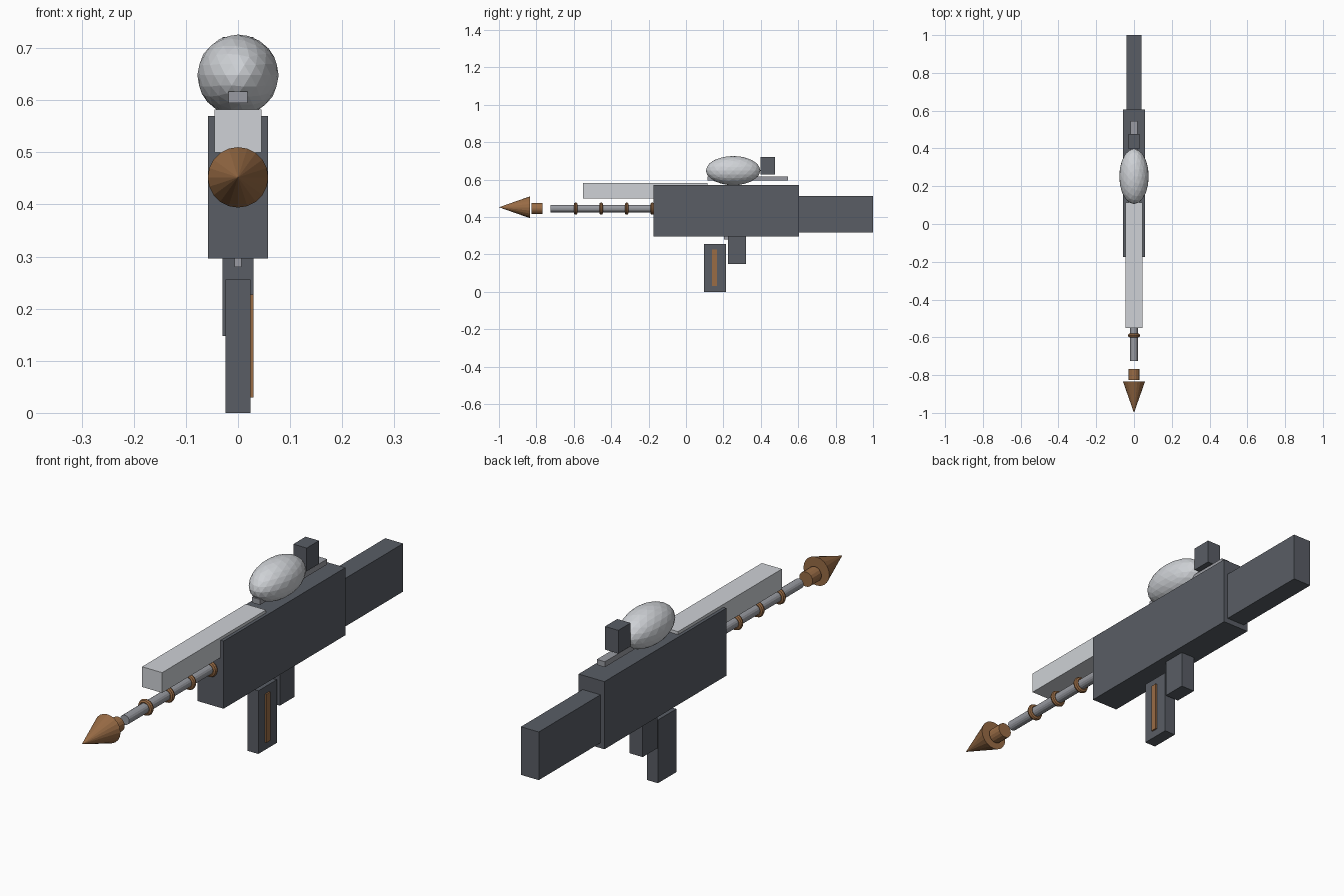
import bpy
from math import pi

if "Cube" in bpy.data.objects:
    bpy.data.objects.remove(bpy.data.objects["Cube"])


def material(name, r, g, b):
    m = bpy.data.materials.new(name)
    m.diffuse_color = (r, g, b, 1)
    m.use_nodes = True
    m.node_tree.nodes["Principled BSDF"].inputs["Base Color"].default_value = m.diffuse_color
    return m


DARK = material("dark_metal", 0.10, 0.11, 0.13)
STEEL = material("steel", 0.32, 0.33, 0.36)
LIGHT = material("light_metal", 0.62, 0.64, 0.67)
COPPER = material("copper", 0.32, 0.15, 0.06)


def finish(name, mat):
    o = bpy.context.object
    o.name = name
    o.data.materials.append(mat)
    return o


def box(name, mat, x, y, z):
    """Box from (min, max) pairs."""
    bpy.ops.mesh.primitive_cube_add(size=1, location=[sum(r) / 2 for r in (x, y, z)])
    o = finish(name, mat)
    o.scale = [r[1] - r[0] for r in (x, y, z)]
    return o


def rod(name, mat, y0, y1, z, r_front, r_back, sides=16):
    """Cylinder or cone along y, from front y0 to back y1."""
    bpy.ops.mesh.primitive_cone_add(vertices=sides, radius1=r_back, radius2=r_front,
                                    depth=y1 - y0, location=(0, (y0 + y1) / 2, z),
                                    rotation=(pi / 2, 0, 0))
    return finish(name, mat)


# Receiver, stock and upper shroud
box("receiver", DARK, (-.058, .058), (-.175, .605), (.296, .57))
box("stock", DARK, (-.04, .04), (.605, 1.0), (.317, .512))
box("barrel_shroud", LIGHT, (-.045, .045), (-.55, .115), (.50, .582))

# Sight: rail, egg-shaped housing and eyepiece
box("sight_rail", STEEL, (-.018, .018), (.115, .545), (.595, .617))
bpy.ops.mesh.primitive_ico_sphere_add(subdivisions=3, radius=1, location=(0, .252, .648))
finish("sight_housing", LIGHT).scale = (.078, .146, .078)
box("eyepiece", DARK, (-.03, .03), (.397, .476), (.627, .721))

# Grip with inlay, trigger and magazine
box("grip", DARK, (-.024, .024), (.096, .214), (0, .256))
box("grip_inlay", COPPER, (.02, .03), (.14, .165), (.03, .227))
box("trigger", STEEL, (-.007, .007), (.203, .226), (.28, .32))
box("magazine", DARK, (-.03, .03), (.225, .32), (.148, .297))

# Barrel with rings
rod("barrel", STEEL, -.725, -.10, .445, .02, .02)
for i in range(4):
    bpy.ops.mesh.primitive_torus_add(major_segments=20, minor_segments=8,
                                     major_radius=.023, minor_radius=.01,
                                     location=(0, -.59 + i * .1365, .445),
                                     rotation=(pi / 2, 0, 0))
    finish(f"barrel_ring_{i + 1}", COPPER)

# Warhead tip and collar
rod("tip_collar", COPPER, -.825, -.768, .445, .03, .03)
rod("pointed_tip", COPPER, -1.0, -.835, .452, 0, .058, 20)
